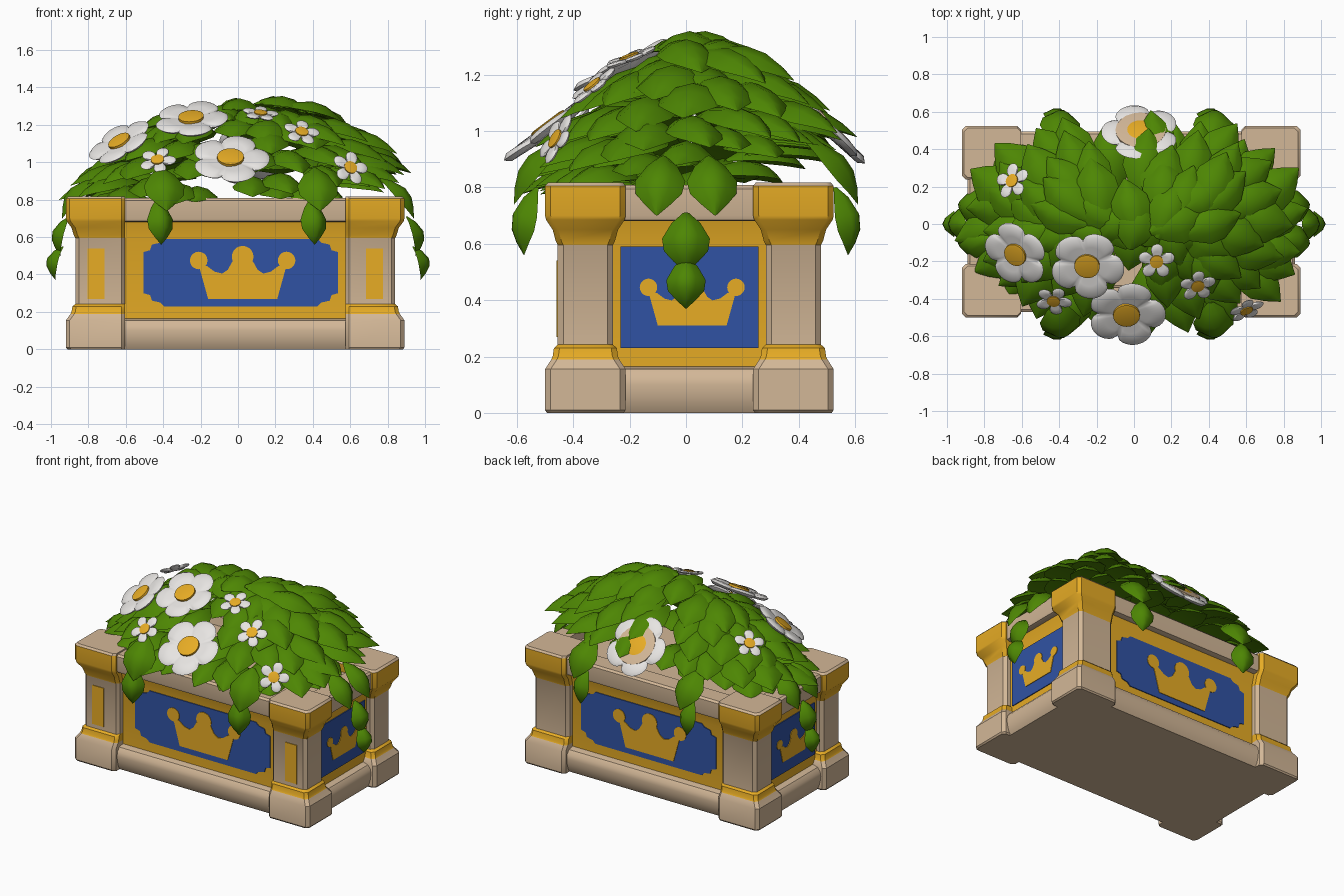
import bpy, bmesh, math, random
from mathutils import Vector, Matrix

random.seed(4)
if "Cube" in bpy.data.objects:
    bpy.data.objects.remove(bpy.data.objects["Cube"])


def material(name, rgb):
    m = bpy.data.materials.new(name)
    m.use_nodes = True
    m.diffuse_color = (*rgb, 1)
    m.node_tree.nodes["Principled BSDF"].inputs["Base Color"].default_value = (*rgb, 1)
    return m


STONE = material("sandstone", (.65, .475, .31))
GOLD = material("gold paint", (.87, .45, .02))
BLUE = material("royal blue", (.03, .086, .37))
GREEN = material("leaf green", (.075, .24, .001))
WHITE = material("petal white", (.84, .82, .80))

HX, HY = .905, .512                                  # half size of the planter
CENTRE = Matrix.Translation((-.015, .012, 0))


def loft(bm, sections):
    """Closed skin through equal-sized loops, capped at both ends."""
    rows = [[bm.verts.new(p) for p in s] for s in sections]
    n = len(rows[0])
    for a, b in zip(rows, rows[1:]):
        for i in range(n):
            bm.faces.new((a[i], a[(i + 1) % n], b[(i + 1) % n], b[i]))
    bm.faces.new(rows[0][::-1])
    bm.faces.new(rows[-1])


def finish(name, bm, mats, matrix=Matrix(), rule=None, angle=35):
    bmesh.ops.recalc_face_normals(bm, faces=bm.faces)
    if rule:
        for f in bm.faces:
            f.material_index = rule(f.calc_center_median())
    me = bpy.data.meshes.new(name)
    bm.to_mesh(me)
    bm.free()
    for m in mats:
        me.materials.append(m)
    ob = bpy.data.objects.new(name, me)
    ob.matrix_world = matrix
    bpy.context.collection.objects.link(ob)
    bpy.ops.object.select_all(action='DESELECT')
    ob.select_set(True)
    bpy.context.view_layer.objects.active = ob
    bpy.ops.object.shade_smooth_by_angle(angle=math.radians(angle))


def rectangle(cx, cy, hx, hy, z, c=.02):
    """Rectangle with chamfered corners at height z."""
    pts = []
    for sx, sy in ((1, 1), (-1, 1), (-1, -1), (1, -1)):
        pair = [(sx * hx, sy * (hy - c)), (sx * (hx - c), sy * hy)]
        pts += pair if sx * sy > 0 else pair[::-1]
    return [Vector((cx + x, cy + y, z)) for x, y in pts]


# Corner posts: stone block, gold collar, stone shaft, gold cap, stone top
POST = [(0, .008), (.01, 0), (.155, 0), (.19, .025), (.2, .03), (.23, .035), (.242, .05),
        (.595, .05), (.61, .042), (.65, .03), (.685, .004), (.7, 0), (.805, 0), (.818, .012)]
for fy, depth in (("front", -1), ("back", 1)):
    for fx, side in (("left", 1), ("right", -1)):
        bm = bmesh.new()
        w, d = .158, .143
        # the shaft keeps its full width towards the long panel
        loft(bm, [rectangle(side * (HX - w - o / 2), depth * (HY - d), w - o / 2, d - o * .9, z)
                  for z, o in POST])
        finish(f"{fy}_{fx}_post", bm, [STONE, GOLD], CENTRE,
               lambda c: int(.18 < c.z < .238 or .597 < c.z < .806))

# Gold body under a stone rim that holds a sunken bed
bm = bmesh.new()
loft(bm, [rectangle(0, 0, HX - o, HY - o, z) for z, o in
          ((0, .095), (.12, .095), (.6, .095), (.69, .07))])
finish("body", bm, [GOLD, STONE], CENTRE, lambda c: int(c.z < .1))
bm = bmesh.new()
loft(bm, [rectangle(0, 0, HX - o, HY - o, z) for z, o in
          ((.68, .05), (.685, .035), (.7, .03), (.795, .03), (.808, .042), (.808, .16), (.75, .17))])
finish("rim", bm, [STONE], CENTRE)


def plate(name, pts, mat, matrix, depth, thick=.006):
    bm = bmesh.new()
    loft(bm, [[Vector((x, y, z)) for x, z in pts] for y in (-depth, -depth - thick)])
    finish(name, bm, [mat], matrix)


def disc(x, z, r):
    return [(x + r * math.cos(a * math.tau / 20), z + r * math.sin(a * math.tau / 20))
            for a in range(20)]


# Right half of the crown outline, mirrored below
CROWN = [(.185, 0), (.235, .18), (.19, .175), (.15, .145), (.11, .135), (.08, .155), (.055, .2)]

# Four walls: base rail, blue panel and crown
for name, turn, hw, dist in (("front", 0, HX, HY), ("left", 90, HY, HX),
                             ("back", 180, HX, HY), ("right", 270, HY, HX)):
    M = CENTRE @ Matrix.Rotation(math.radians(turn), 4, 'Z')
    long = hw > .6
    rail = [(.2, 0), (.06, 0), (.045, .025), (.035, .06), (.03, .1), (.035, .13), (.055, .155),
            (.1, .165), (.2, .165)]
    bm = bmesh.new()
    loft(bm, [[Vector((x, -dist + o, z)) for o, z in rail] for x in (-hw + .2, hw - .2)])
    finish(name + "_base_rail", bm, [STONE], M)

    wall = dist - .095
    if long:
        quarter = [(.52, .11), (.485, .12), (.475, .15), (.43, .16), (.41, .18)]
        shift = .03 if turn == 0 else 0
    else:
        quarter = [(.245, .18)]
        shift = 0
    right = [(x, -z) for x, z in quarter[::-1]] + quarter
    panel = right + [(-x, z) for x, z in right[::-1]]
    plate(name + "_panel", [(x + shift, z + .41) for x, z in panel], BLUE, M, wall)

    s, base = (1, .27) if long else (.66, .31)
    outline = CROWN + [(-x, z) for x, z in CROWN[::-1]]
    front = wall + .006
    shift += .01
    plate(name + "_crown", [(shift + x * s, base + z * s) for x, z in outline], GOLD, M, front, .004)
    for i, (x, z, r) in enumerate(((-.235, .205, .047), (0, .225, .058), (.235, .205, .047))):
        plate(f"{name}_crown_ball_{i}", disc(shift + x * s, base + z * s, r * s), GOLD, M,
              front, .004)

# Gold inlays on the front posts
for name, x in (("right", -.745), ("left", .745)):
    plate(name + "_post_inlay", [(x - .045, .27), (x + .045, .27), (x + .045, .54),
                                 (x - .045, .54)], GOLD, CENTRE, HY - .045, .005)


def leaf(bm, base, tip, width, arch=.035):
    """Thick folded pointed leaf with a raised middle."""
    base, tip = Vector(base), Vector(tip)
    d = (tip - base).normalized()
    side = Vector((-d.y, d.x, 0)).normalized()
    up = d.cross(side)
    rows = []
    for t, w in ((0, .12), (.18, .6), (.45, 1), (.66, .92), (.84, .5), (1, .02)):
        mid = base.lerp(tip, t) + up * arch * 4 * t * (1 - t)
        h = side * width * .5 * w
        rows.append([mid - h - up * .025 * w, mid - h * .5 + up * .02 * w, mid + up * .036 * w,
                     mid + h * .5 + up * .02 * w, mid + h - up * .025 * w, mid - up * .014 * w])
    loft(bm, rows)


def flatten(c):
    """Pushes a circle coordinate towards a rounded rectangle."""
    return math.copysign(abs(c) ** .8, c)


# Leafy mound: loose rings of (reach, tip height, count, length, drop)
bm = bmesh.new()
for k, (reach, z, count, length, drop) in enumerate((
        (.9, .84, 22, .34, .03), (.99, .89, 22, .38, .08), (.88, .98, 20, .38, .1),
        (.75, 1.07, 16, .37, .1), (.6, 1.14, 13, .36, .09), (.43, 1.19, 9, .33, .06),
        (.24, 1.22, 5, .28, .02))):
    for i in range(count):
        a = (i + .5 * (k % 2) + random.uniform(-.2, .2)) * math.tau / count
        r = reach * random.uniform(.95, 1.03)
        tip = Vector((.95 * r * flatten(math.cos(a)), .6 * r * flatten(math.sin(a)),
                      z + random.uniform(-.03, .03)))
        tip.z += .13 * tip.y + .06 * tip.x
        yaw = math.atan2(1.25 * math.sin(a), math.cos(a)) + random.uniform(-.2, .2)
        out = Vector((math.cos(yaw), math.sin(yaw), 0))
        leaf(bm, tip - out * length + Vector((0, 0, drop)), tip, random.uniform(.2, .25))
finish("leaf_mound", bm, [GREEN], angle=50)

# Trailing leaves over the rim
bm = bmesh.new()
for s in (-1, 1):
    for x in (-.41, .41):
        leaf(bm, (x, s * .42, .97), (x + .03, s * .61, .74), .22)
        leaf(bm, (x - .02, s * .53, .8), (x, s * .575, .56), .15)
    for y in (-.08, .08):
        leaf(bm, (s * .76, y, .91), (s * .94, y * 1.3, .7), .18)
    leaf(bm, (s * .9, 0, .71), (s * .95, 0, .5), .17)
    leaf(bm, (s * .935, 0, .55), (s * .975, 0, .37), .14)
finish("trailing_leaves", bm, [GREEN], angle=50)


def flower(name, centre, normal, r, inner, heart):
    """Five-petalled bloom; inner is the notch radius between petals."""
    M = (Matrix.Translation(centre) @ Vector(normal).to_track_quat('Z', 'Y').to_matrix().to_4x4()
         @ Matrix.Scale(r, 4))

    def ring(f, h, groove):
        pts = []
        for i in range(60):
            a = i * math.tau / 60
            lobe = abs(math.cos(2.5 * a)) ** .55
            q = f * (inner + (1 - inner) * lobe) if f > .3 else f
            pts.append(Vector((q * math.cos(a), q * math.sin(a), h - groove * (1 - lobe))))
        return pts

    bm = bmesh.new()
    loft(bm, [ring(.25, .02, 0), ring(.6, .08, .06), ring(.9, .09, .06), ring(1, .02, .04),
              ring(.9, -.07, 0), ring(.25, -.12, 0)])
    finish(name + "_petals", bm, [WHITE], M, angle=50)
    layers = [(name + "_heart", heart, .1, GOLD)]
    if normal[1] > .6:
        layers.append((name + "_halo", .64, .085, STONE))
    for label, radius, top, mat in layers:
        bm = bmesh.new()
        loft(bm, [[Vector((x, y, z)) for x, y in disc(0, 0, radius * f)]
                  for f, z in ((1, 0), (1, top), (.8, top + .015))])
        finish(label, bm, [mat], M, angle=50)


# Blooms: large ones first, then small star-shaped ones
for i, (c, n, r) in enumerate((((-.04, -.48, 1.015), (0, -.6, .8), .21),
                               ((-.25, -.22, 1.23), (-.08, -.45, .88), .2),
                               ((-.63, -.16, 1.105), (-.45, -.42, .78), .185),
                               ((.035, .49, 1.03), (0, .72, .69), .21))):
    flower(f"large_flower_{i}", c, n, r, .74, .34)
for i, (c, n) in enumerate((((.12, -.2, 1.26), (.1, -.35, .93)), ((.34, -.33, 1.16), (.2, -.6, .75)),
                            ((.6, -.46, .97), (.35, -.8, .45)), ((-.43, -.41, 1.01), (-.1, -.65, .7)),
                            ((-.65, .23, 1.13), (-.5, .3, .8)))):
    flower(f"small_flower_{i}", c, n, .1, .36, .36)
